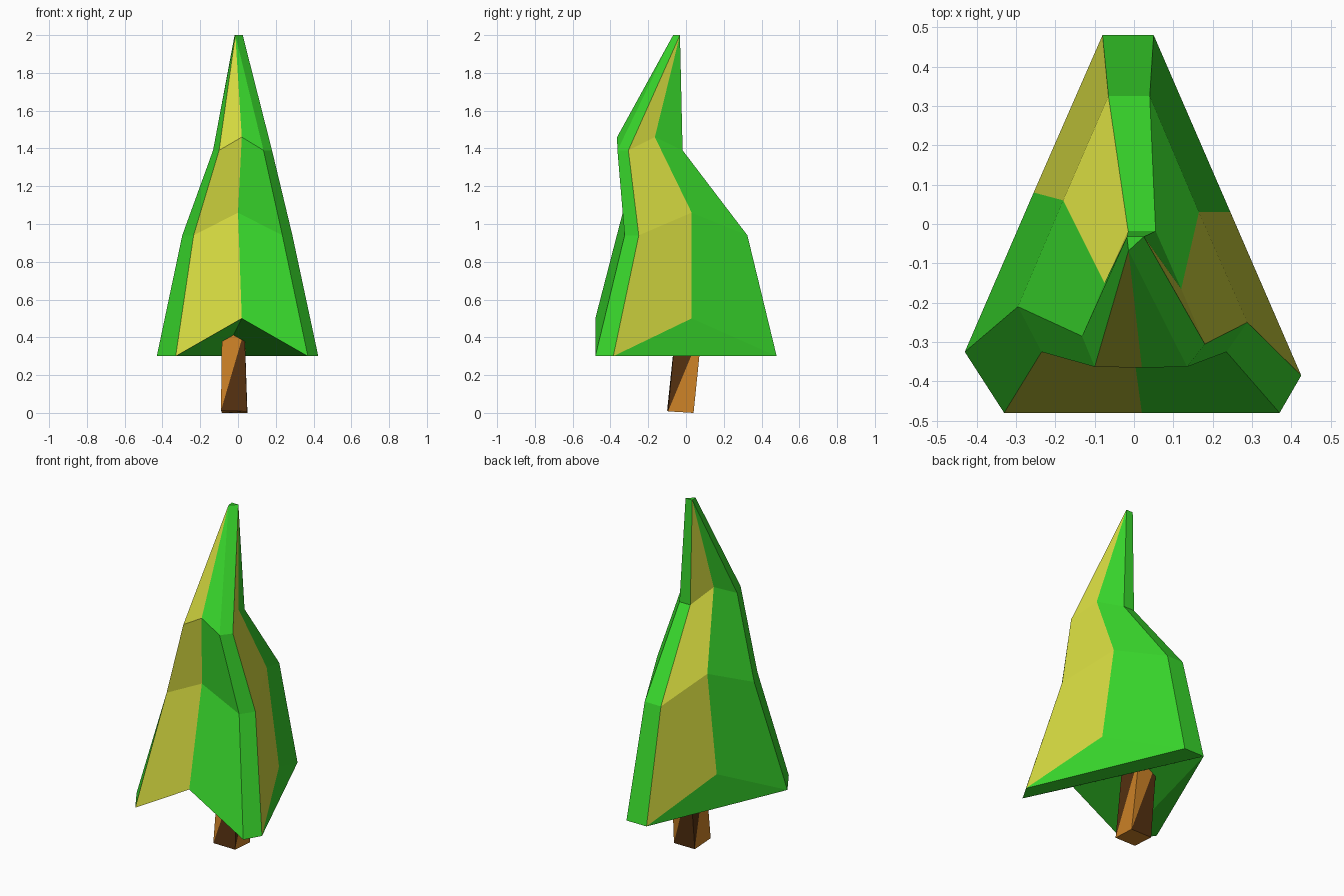
import bpy, bmesh

if "Cube" in bpy.data.objects:
    bpy.data.objects.remove(bpy.data.objects["Cube"])


def material(name, rgb):
    m = bpy.data.materials.new(name)
    m.diffuse_color = (*rgb, 1)
    m.use_nodes = True
    m.node_tree.nodes["Principled BSDF"].inputs["Base Color"].default_value = m.diffuse_color
    return m


green = material("leaf_green", (0.04, 0.68, 0.025))
yellow = material("leaf_yellow", (0.65, 0.68, 0.05))
orange = material("bark_light", (0.6, 0.22, 0.02))
brown = material("bark_dark", (0.09, 0.03, 0.005))


def new_object(name, bm, mats):
    me = bpy.data.meshes.new(name)
    bmesh.ops.recalc_face_normals(bm, faces=bm.faces[:])
    bm.to_mesh(me)
    bm.free()
    for m in mats:
        me.materials.append(m)
    ob = bpy.data.objects.new(name, me)
    bpy.context.collection.objects.link(ob)
    return ob


# Foliage: three blunt corners and three raised side midpoints per ring
# each ring: corner height, midpoint height, outline counter-clockwise
RINGS = [
    (0.30, 0.50, [(-.43, -.325), (-.33, -.48), (.02, -.48), (.37, -.48), (.425, -.385),
                  (.245, .03), (.05, .48), (-.08, .48), (-.255, .08)]),
    (0.94, 1.06, [(-.295, -.21), (-.235, -.325), (0, -.335), (.235, -.325), (.288, -.25),
                  (.165, .03), (.04, .325), (-.065, .325), (-.18, .06)]),
    (1.39, 1.46, [(-.132, -.285), (-.10, -.363), (.02, -.365), (.135, -.363), (.18, -.305),
                  (.12, -.165), (.055, -.018), (-.015, -.018), (-.075, -.15)]),
]
bm = bmesh.new()
rings = [[bm.verts.new((x, y, zm if i % 3 == 2 else zc)) for i, (x, y) in enumerate(pts)]
         for zc, zm, pts in RINGS]

# Tip: every side panel narrows to one point of a small triangle
a, c, b = [bm.verts.new(p) for p in ((-.018, -.032, 2), (-.014, -.068, 2), (.025, -.032, 2))]
rings.append([a, c, c, c, b, b, b, a, a])
bm.faces.new((a, c, b))

for lo, hi in zip(rings, rings[1:]):
    for i in range(9):
        j = (i + 1) % 9
        loop = list(dict.fromkeys((lo[i], lo[j], hi[j], hi[i])))
        f = bm.faces.new(loop)
        f.material_index = 1 if i % 3 == 1 else 0

# Underside: facets fanned from a back corner, open towards the front
base = rings[0]
for tri in ((7, 1, 0), (7, 2, 1), (7, 3, 2), (7, 4, 3), (4, 6, 5), (4, 7, 6), (7, 0, 8)):
    bm.faces.new([base[k] for k in tri])
new_object("foliage", bm, (green, yellow))

# Trunk: leaning four-sided post, sides split along diagonals in two bark tones
bm = bmesh.new()
bot = [bm.verts.new(p) for p in ((-.09, -.10, .012), (.048, -.095, .008), (.05, .04, 0), (-.085, .04, 0))]
top = [bm.verts.new(p) for p in ((-.085, -.055, .44), (.035, -.055, .44), (.035, .085, .44), (-.085, .085, .44))]
for i in range(4):
    j = (i + 1) % 4
    bm.faces.new((bot[i], top[j], top[i])).material_index = i % 2
    bm.faces.new((bot[i], bot[j], top[j])).material_index = j % 2
bm.faces.new(bot[::-1])
bm.faces.new(top)
new_object("trunk", bm, (orange, brown))
